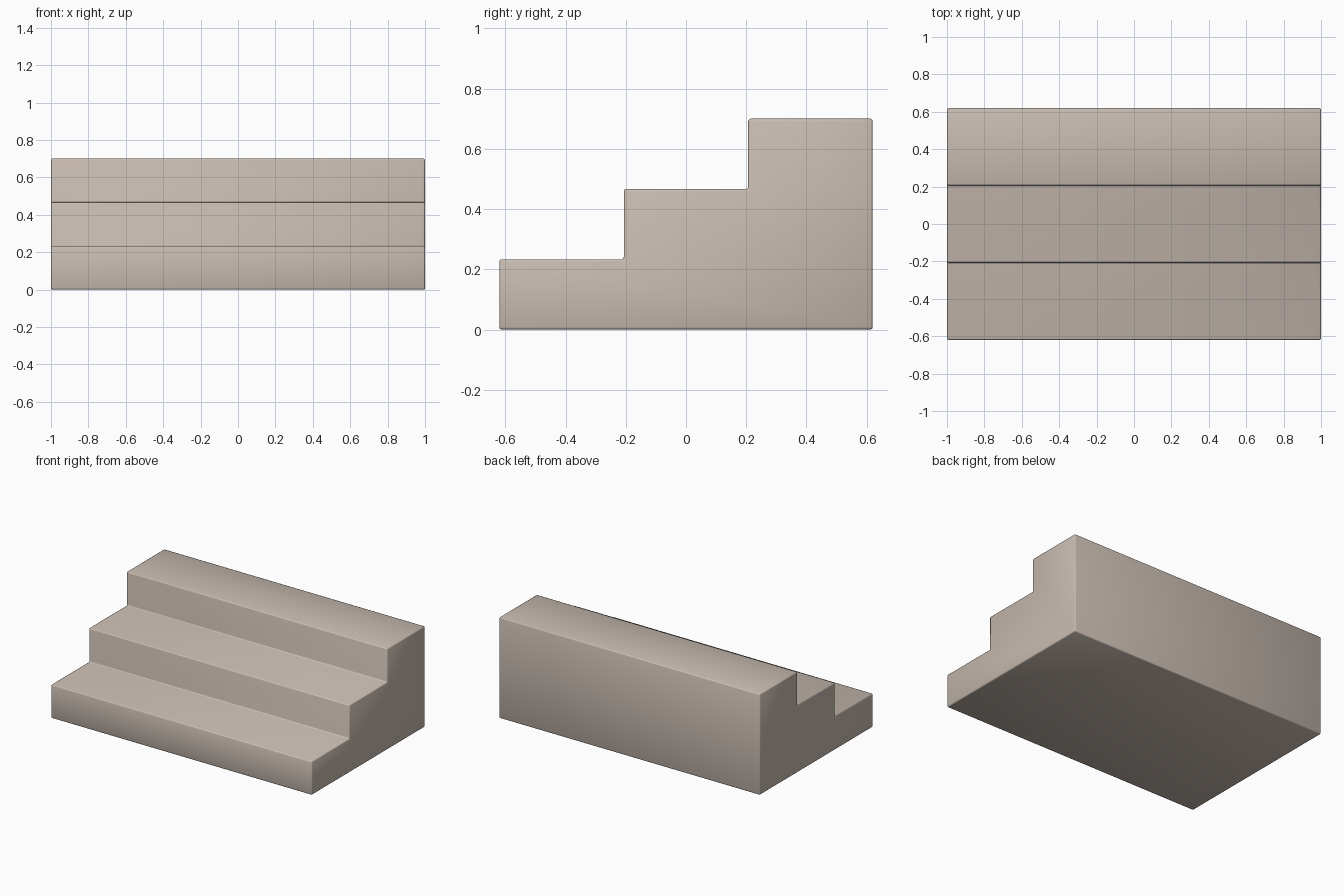
import bpy
import bmesh

if "Cube" in bpy.data.objects:
    bpy.data.objects.remove(bpy.data.objects["Cube"])

STEPS = 3
HALF_W, HALF_D, HEIGHT = 1.0, 0.62, 0.70

stone = bpy.data.materials.new("warm pale stone")
stone.diffuse_color = (0.58, 0.50, 0.44, 1.0)
stone.use_nodes = True
stone.node_tree.nodes["Principled BSDF"].inputs["Base Color"].default_value = stone.diffuse_color

# Stepped side profile (y, z), rising from front to back
profile = [(HALF_D, 0.0), (-HALF_D, 0.0)]
for i in range(STEPS):
    z = HEIGHT * (i + 1) / STEPS
    y = -HALF_D + 2 * HALF_D * i / STEPS
    profile += [(y, z), (y + 2 * HALF_D / STEPS, z)]

# Extrude the profile across the width
bm = bmesh.new()
side = bm.faces.new([bm.verts.new((-HALF_W, y, z)) for y, z in profile])
ext = bmesh.ops.extrude_face_region(bm, geom=[side], use_keep_orig=True)
moved = [v for v in ext["geom"] if isinstance(v, bmesh.types.BMVert)]
bmesh.ops.translate(bm, verts=moved, vec=(2 * HALF_W, 0, 0))
bmesh.ops.recalc_face_normals(bm, faces=bm.faces)

mesh = bpy.data.meshes.new("stair_block")
bm.to_mesh(mesh)
bm.free()
mesh.materials.append(stone)
stairs = bpy.data.objects.new("stair_block", mesh)
bpy.context.collection.objects.link(stairs)

# Small rounded edges, smooth shaded
bevel = stairs.modifiers.new("edge_rounding", 'BEVEL')
bevel.width = 0.008
bevel.segments = 2
bevel.limit_method = 'ANGLE'
for p in mesh.polygons:
    p.use_smooth = True
